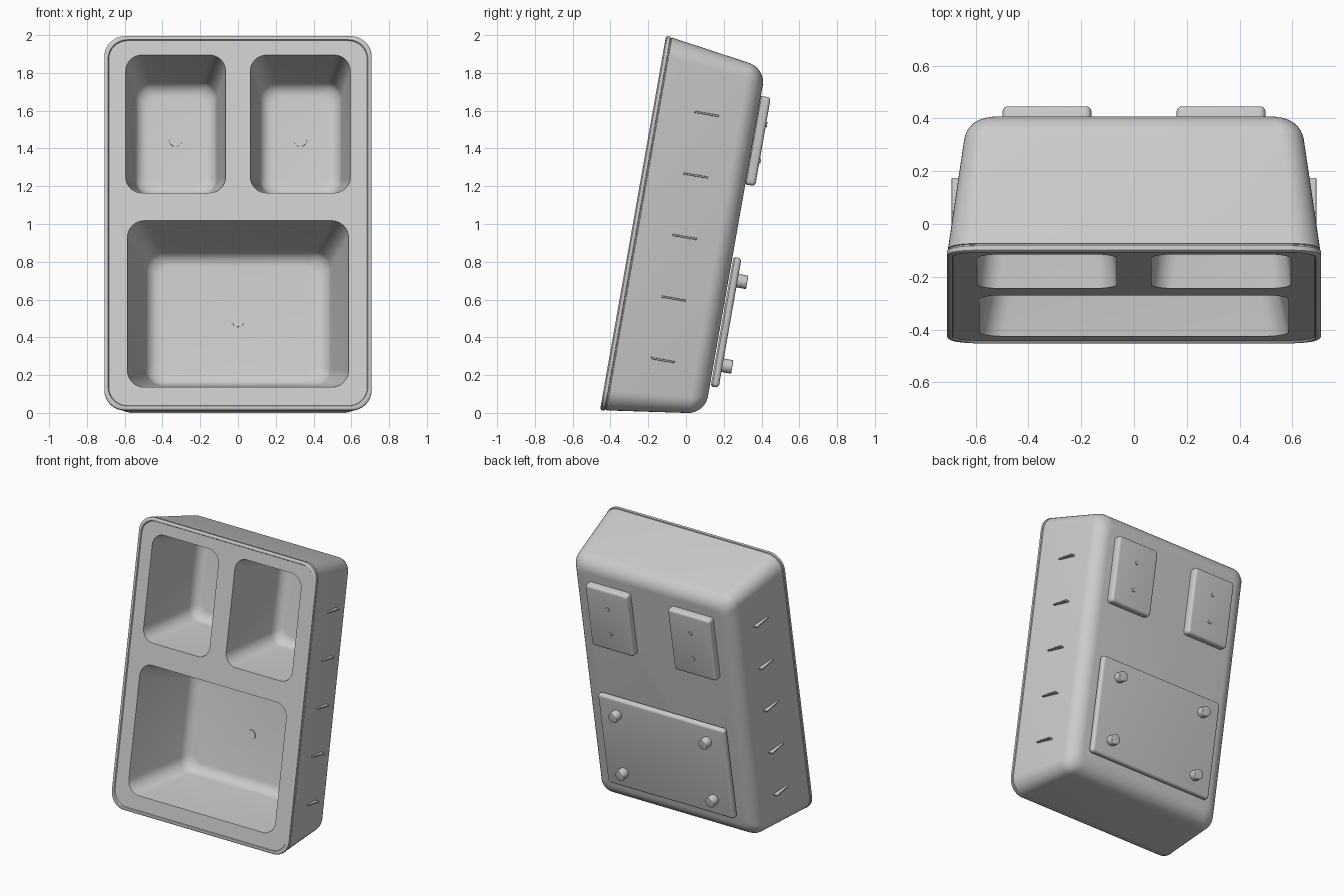
import bpy, bmesh, math
from mathutils import Vector

if "Cube" in bpy.data.objects:
    bpy.data.objects.remove(bpy.data.objects["Cube"])

S, C = math.sin(math.radians(10)), math.cos(math.radians(10))


def place(x, v, w):
    """Tray space (across, up the face, depth) to the leaning world position."""
    return Vector((x, -0.455 + v * S + w * C, 0.016 + v * C - w * S))


def rounded_rect(cx, cv, a, b, r, n=8):
    pts = []
    for k, (sx, sv) in enumerate(((1, 1), (-1, 1), (-1, -1), (1, -1))):
        for i in range(n + 1):
            t = math.pi / 2 * (k + i / n)
            pts.append((cx + sx * (a - r) + r * math.cos(t), cv + sv * (b - r) + r * math.sin(t)))
    return pts


def loft(name, rings):
    """Closed solid through rounded rectangles: (w, cx, cv, half_x, half_v, radius)."""
    bm = bmesh.new()
    loops = [[bm.verts.new(place(x, v, w)) for x, v in rounded_rect(cx, cv, a, b, r)]
             for w, cx, cv, a, b, r in rings]
    n = len(loops[0])
    for p, q in zip(loops, loops[1:]):
        for i in range(n):
            bm.faces.new((p[i], p[(i + 1) % n], q[(i + 1) % n], q[i]))
    bm.faces.new(loops[0])
    bm.faces.new(loops[-1])
    bmesh.ops.remove_doubles(bm, verts=bm.verts, dist=1e-5)
    bmesh.ops.recalc_face_normals(bm, faces=bm.faces)
    me = bpy.data.meshes.new(name)
    bm.to_mesh(me)
    bm.free()
    ob = bpy.data.objects.new(name, me)
    bpy.context.collection.objects.link(ob)
    return ob


def smooth(ob):
    bpy.ops.object.select_all(action='DESELECT')
    ob.select_set(True)
    bpy.context.view_layer.objects.active = ob
    bpy.ops.object.shade_smooth_by_angle(angle=math.radians(35))


def pad(name, cx, cv, a, b, r, w0, w1, e):
    """Plate or peg with a rounded outer edge of size e."""
    rings = [(w0, cx, cv, a - e / 2, b - e / 2, r - e / 2), (w0 + e / 2, cx, cv, a, b, r)]
    for i in range(5):
        t = math.pi / 8 * i
        d = e * (1 - math.cos(t))
        rings.append((w1 - e + e * math.sin(t), cx, cv, a - d, b - d, r - d))
    ob = loft(name, rings)
    smooth(ob)
    return ob


# tray body: raised front lip, drafted sides, rounded back edge
A, B, MID, DEPTH, R, DRAFT = 0.708, 1.005, 1.005, 0.55, 0.09, 0.14
profile = [(0.008, 0.03), (0.008, 0.024), (0.001, 0.02), (0.0, 0.015), (0.002, 0.005),
           (0.007, 0.0), (0.024, 0.0), (0.026, 0.007), (0.031, 0.007), (0.033, 0.003)]
for i in range(9):
    t = math.pi / 16 * i
    w = DEPTH - R + R * math.sin(t)
    profile.append((w, DRAFT * w + R * (1 - math.cos(t))))
body = loft("tray_body", [(w, 0, MID, A - d, B - d, max(0.11 - d * 0.4, 0.03)) for w, d in profile])


def pocket(cx, v0, v1, a, tx, tv, depth, r):
    """Tapered cutter with a filleted floor."""
    cv, b, f = (v0 + v1) / 2, (v1 - v0) / 2, 0.06
    rings = [(-0.05, cx, cv, a + tx * 0.1, b + tv * 0.1, r)]
    for i in range(7):
        t = math.pi / 12 * i
        w = depth - f + f * math.sin(t)
        k, d = w / depth, f * (1 - math.cos(t))
        rings.append((w, cx, cv, a - tx * k - d, b - tv * k - d, r - 0.4 * d))
    return loft("pocket_cutter", rings)


# two small compartments and one large
small = dict(v0=1.167, v1=1.91, a=0.265, tx=0.055, tv=0.075, depth=0.515, r=0.085)
cutters = [pocket(sx * 0.33, **small) for sx in (-1, 1)]
cutters.append(pocket(0, 0.122, 1.02, 0.587, 0.11, 0.10, 0.515, 0.09))
bpy.context.view_layer.objects.active = body
for cut in cutters:
    m = body.modifiers.new("pocket", 'BOOLEAN')
    m.operation, m.solver, m.object = 'DIFFERENCE', 'EXACT', cut
    bpy.ops.object.modifier_apply(modifier=m.name)
for cut in cutters:
    bpy.data.objects.remove(cut)
smooth(body)

# round plugs on the compartment floors
for name, x, v in (("left_plug", -0.33, 1.54), ("right_plug", 0.33, 1.54), ("large_plug", 0, 0.571)):
    smooth(loft(name, [(w, x, v, 0.034, 0.034, 0.0339) for w in (0.509, 0.53)]))

# back plates with screws, and the large plate with pegs
for side, sx in (("left", -1), ("right", 1)):
    pad(side + "_back_plate", sx * 0.33, 1.547, 0.168, 0.238, 0.022, 0.545, 0.603, 0.018)
    for v in (1.445, 1.64):
        pad(side + "_screw", sx * 0.33, v, 0.014, 0.014, 0.0138, 0.595, 0.609, 0.003)
    for v in (0.345, 0.80):
        pad(side + "_peg", sx * 0.36, v, 0.036, 0.036, 0.0358, 0.59, 0.65, 0.005)
    # side ribs
    for i in range(5):
        v = 0.317 + 0.331 * i
        loft(side + "_rib", [(w, sx * 0.671, v, 0.02, 0.005, 0.003) for w in (0.218, 0.348)])
pad("large_back_plate", 0, 0.572, 0.505, 0.348, 0.022, 0.555, 0.598, 0.018)
